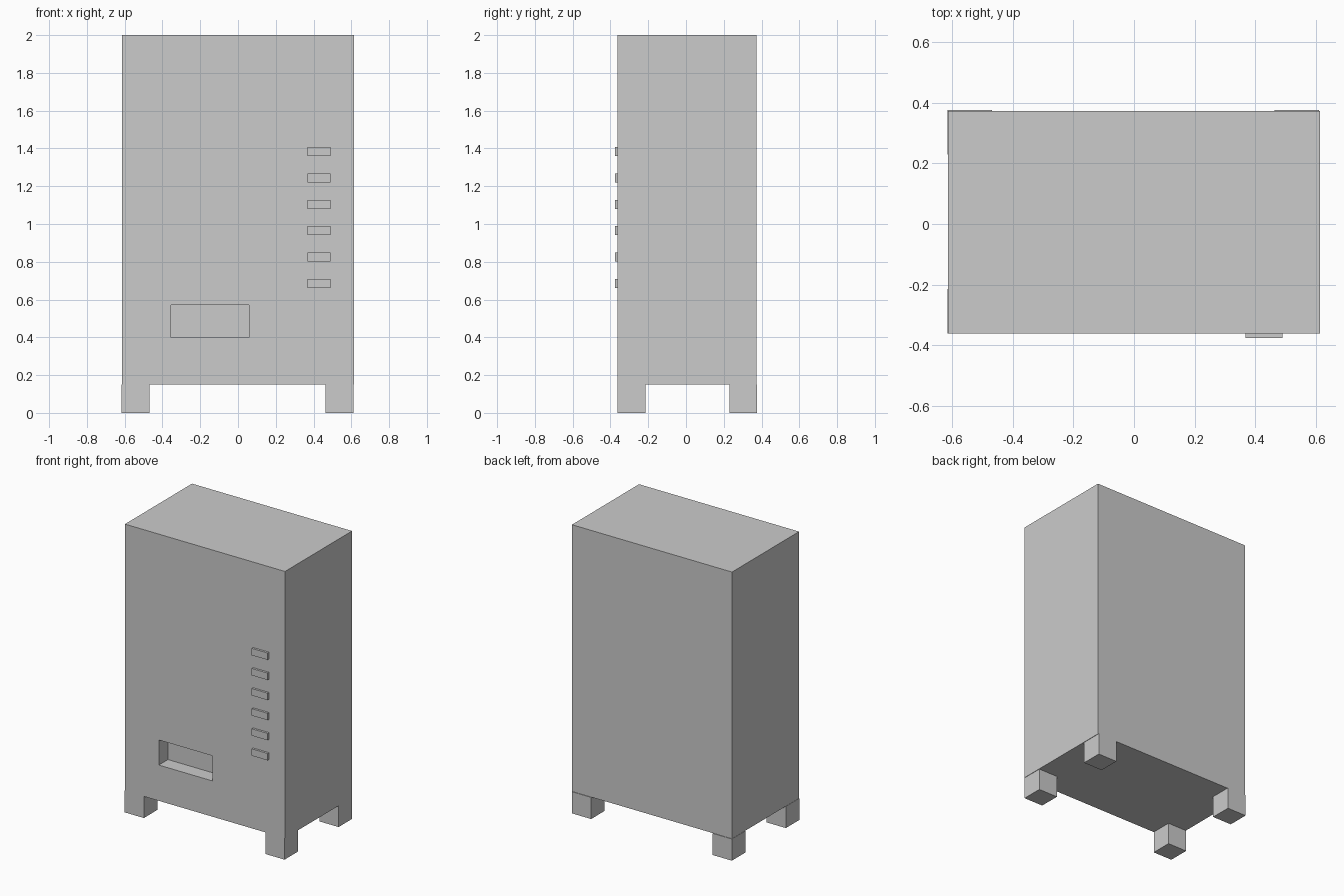
import bpy
import bmesh
from mathutils import Vector

if "Cube" in bpy.data.objects:
    bpy.data.objects.remove(bpy.data.objects["Cube"])


def box(name, low, high):
    """Axis-aligned box between two corners, origin at its centre."""
    low, high = Vector(low), Vector(high)
    size = high - low
    mesh = bpy.data.meshes.new(name)
    bm = bmesh.new()
    bmesh.ops.create_cube(bm, size=1)
    bmesh.ops.scale(bm, vec=size, verts=bm.verts)
    bm.to_mesh(mesh)
    bm.free()
    obj = bpy.data.objects.new(name, mesh)
    obj.location = (low + high) / 2
    bpy.context.collection.objects.link(obj)
    return obj


FRONT, LEG_HEIGHT = -0.362, 0.15

# Cabinet
cabinet = box("cabinet", (-0.614, FRONT, LEG_HEIGHT), (0.614, 0.373, 2.0))

# Dispensing slot, cut into the front
cutter = box("slot_cutter", (-0.354, FRONT - 0.1, 0.398), (0.058, FRONT + 0.1, 0.572))
cutter.hide_render = True
cutter.hide_viewport = True
slot = cabinet.modifiers.new("dispensing_slot", 'BOOLEAN')
slot.operation = 'DIFFERENCE'
slot.solver = 'EXACT'
slot.object = cutter

# Column of selection buttons
for i in range(6):
    z = 0.686 + i * 0.1394
    box(f"button_{i + 1}", (0.369, -0.377, z - 0.024), (0.491, FRONT, z + 0.024))

# Four legs, standing slightly proud at the back and left
LEG = 0.147
for side, x in (("left", -0.616), ("right", 0.464)):
    for end, y in (("front", FRONT), ("back", 0.377 - LEG)):
        box(f"{end}_{side}_leg", (x, y, 0), (x + LEG, y + LEG, LEG_HEIGHT))
